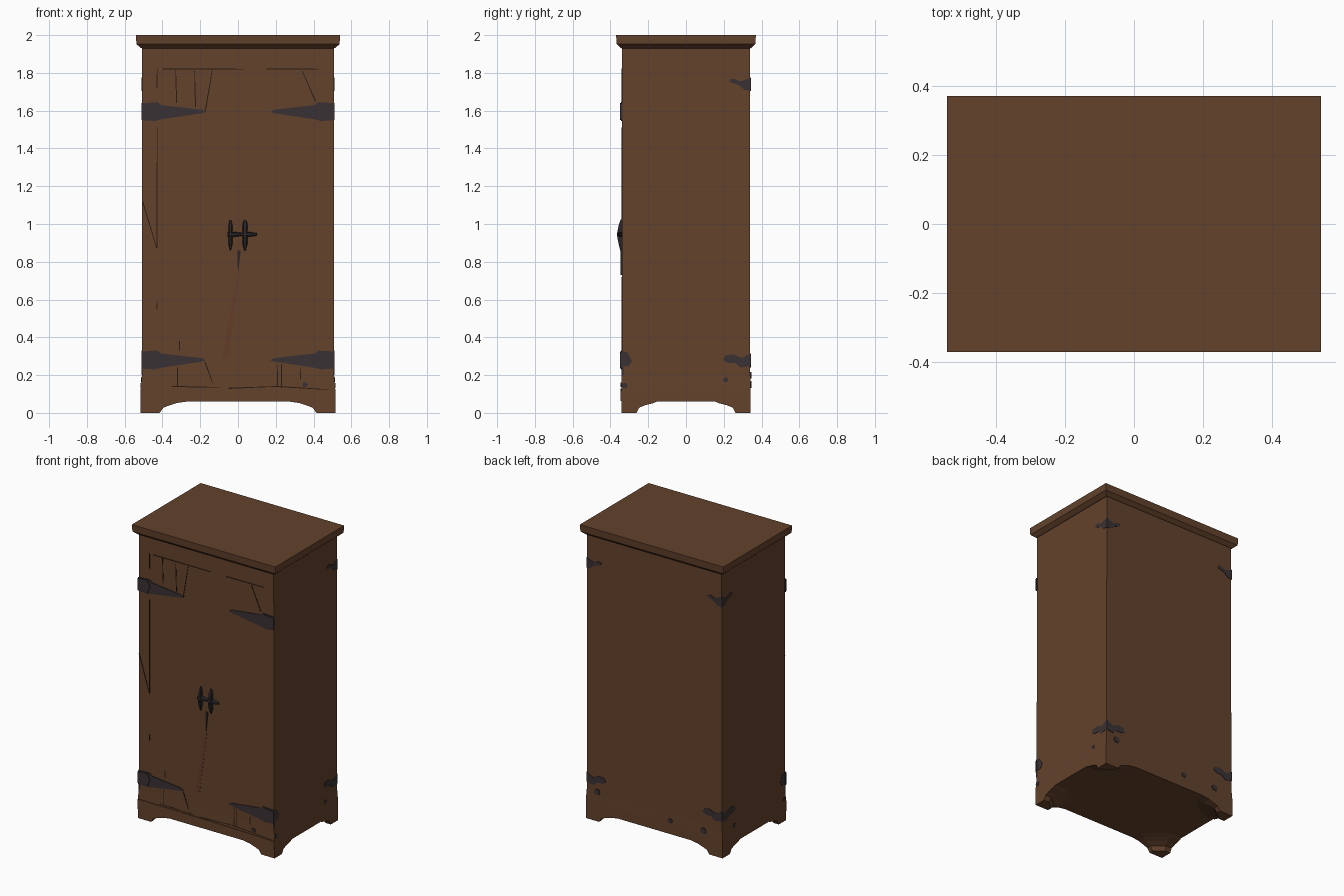
import bpy, bmesh
from mathutils import Vector

cube = bpy.data.objects.get("Cube")
if cube:
    bpy.data.objects.remove(cube, do_unlink=True)


def material(name, rgb):
    m = bpy.data.materials.new(name)
    m.use_nodes = True
    m.diffuse_color = (*rgb, 1)
    m.node_tree.nodes["Principled BSDF"].inputs["Base Color"].default_value = (*rgb, 1)
    return m


WOOD = material("brown wood", (0.125, 0.054, 0.025))
RED_WOOD = material("reddish wood", (0.125, 0.045, 0.022))
GROOVE = material("dark groove", (0.022, 0.011, 0.006))
IRON = material("dark iron", (0.042, 0.031, 0.033))
BLACK_IRON = material("black iron", (0.02, 0.018, 0.02))


def loft(name, rings, mat):
    """Closed solid through rings of equal point count."""
    bm = bmesh.new()
    loops = [[bm.verts.new(p) for p in ring] for ring in rings]
    n = len(loops[0])
    for a, b in zip(loops, loops[1:]):
        for i in range(n):
            bm.faces.new((a[i], a[(i + 1) % n], b[(i + 1) % n], b[i]))
    bm.faces.new(loops[0][::-1])
    bm.faces.new(loops[-1])
    bmesh.ops.recalc_face_normals(bm, faces=bm.faces)
    mesh = bpy.data.meshes.new(name)
    bm.to_mesh(mesh)
    bm.free()
    mesh.materials.append(mat)
    obj = bpy.data.objects.new(name, mesh)
    bpy.context.collection.objects.link(obj)
    return obj


# Each side maps (across, height, distance outward from the middle) to space
SIDES = {
    "front": lambda u, z, d: (u, -d, z),
    "back": lambda u, z, d: (u, d, z),
    "left": lambda u, z, d: (d, u, z),
    "right": lambda u, z, d: (-d, u, z),
}
REACH = {"front": 0.34, "back": 0.34, "left": 0.508, "right": 0.508}


def plate(name, side, pts, mat, thick=0.003, lift=0.0):
    f, d = SIDES[side], REACH[side] + lift
    return loft(name, [[f(u, z, d - 0.004) for u, z in pts],
                       [f(u, z, d + thick) for u, z in pts]], mat)


def groove(name, a, b, w=0.006):
    a, b = Vector(a), Vector(b)
    t = (b - a).normalized()
    n = Vector((-t.y, t.x)) * w / 2
    plate(name, "front", [a - n, b - n * 0.6, b + n * 0.6, a + n], GROOVE, 0.002)


def flip(pts):
    return [(-u, z) for u, z in pts]


def raise_by(pts, dz):
    return [(u, z + dz) for u, z in pts]


# Carcass with flared plinth and overhanging crown
def rect(z, x, y):
    return [(-x, -y, z), (x, -y, z), (x, y, z), (-x, y, z)]


loft("carcass", [rect(0.06, 0.515, 0.342), rect(0.125, 0.515, 0.342), rect(0.2, 0.509, 0.34),
                 rect(1.93, 0.507, 0.34), rect(1.932, 0.514, 0.345),
                 rect(1.952, 0.538, 0.367), rect(2.0, 0.54, 0.37)], WOOD)

# Bracket feet that spread into the plinth
steps = [(0, 0.10, 0.08), (0.028, 0.12, 0.095), (0.042, 0.16, 0.13),
         (0.052, 0.19, 0.17), (0.061, 0.25, 0.19)]
for sx, xn in ((-1, "right"), (1, "left")):
    for sy, yn in ((-1, "front"), (1, "back")):
        rings = []
        for z, a, b in steps:
            plan = [(0, 0), (a, 0), (a, b * 0.35), (a * 0.4, b), (0, b)]
            rings.append([(sx * (0.515 - u), sy * (0.342 - v), z) for u, v in plan])
        loft(f"{yn}_{xn}_foot", rings, WOOD)

# Plinth board across the front
plate("plinth_board", "front", [(-0.515, 0.062), (0.515, 0.062), (0.515, 0.115),
                                (0.1, 0.125), (-0.515, 0.13)], WOOD, 0.006)

# Grooves between door planks and frame
grooves = [
    ((-0.4, 1.82), (0.03, 1.82)), ((0.15, 1.82), (0.43, 1.82)),
    ((-0.428, 1.72), (-0.428, 1.82)), ((-0.428, 0.87), (-0.428, 1.51)),
    ((-0.428, 0.55), (-0.428, 0.59)), ((-0.505, 1.12), (-0.43, 0.87)),
    ((-0.325, 1.64), (-0.33, 1.82)), ((-0.225, 1.62), (-0.23, 1.81)),
    ((-0.175, 1.59), (-0.135, 1.82)), ((0.41, 1.65), (0.34, 1.81)),
    ((-0.175, 0.27), (-0.135, 0.16)), ((-0.32, 0.14), (-0.32, 0.24)),
    ((-0.31, 0.33), (-0.31, 0.38)), ((0.21, 0.14), (0.21, 0.26)),
    ((0.23, 0.14), (0.23, 0.26)), ((0.33, 0.18), (0.33, 0.24)),
    ((-0.35, 0.14), (-0.1, 0.135)), ((-0.05, 0.13), (0.2, 0.14)), ((0.2, 0.14), (0.5, 0.122)),
]
for i, (a, b) in enumerate(grooves):
    groove(f"plank_groove_{i + 1}", a, b)
plate("worn_streak", "front", [(-0.085, 0.28), (-0.05, 0.3), (0.005, 0.72), (-0.005, 0.72)],
      RED_WOOD, 0.001)

# Strap hinges on the doors, with a raised knuckle band
strap = [(-0.51, 1.64), (-0.425, 1.645), (-0.41, 1.63), (-0.19, 1.605), (-0.17, 1.592),
         (-0.2, 1.585), (-0.4, 1.555), (-0.44, 1.545), (-0.51, 1.55)]
band = [(-0.512, 1.635), (-0.44, 1.64), (-0.42, 1.6), (-0.44, 1.55), (-0.512, 1.555)]
for level, dz in (("upper", 0), ("lower", -1.315)):
    for hand, turn in (("right", list), ("left", flip)):
        plate(f"{level}_{hand}_hinge", "front", turn(raise_by(strap, dz)), IRON, 0.005)
        plate(f"{level}_{hand}_hinge_band", "front", turn(raise_by(band, dz)), IRON, 0.009)

# Iron corner straps wrapped round the back corners: (distance from corner, height)
upper_wrap = [(-0.002, 1.775), (0.05, 1.755), (0.09, 1.77), (0.11, 1.765), (0.105, 1.75),
              (0.06, 1.735), (0.03, 1.71), (-0.002, 1.705)]
lower_wrap = [(-0.002, 0.315), (0.045, 0.29), (0.09, 0.31), (0.13, 0.305), (0.145, 0.28),
              (0.12, 0.265), (0.08, 0.265), (0.05, 0.24), (-0.002, 0.25)]
front_wrap = [(-0.002, 0.33), (0.03, 0.32), (0.055, 0.275), (0.035, 0.245), (0.01, 0.25),
              (0.01, 0.2), (-0.002, 0.2)]
for level, shape in (("upper", upper_wrap), ("lower", lower_wrap)):
    for s, hand in ((-1, "right"), (1, "left")):
        plate(f"{level}_{hand}_back_strap", "back", [(s * (0.508 - u), z) for u, z in shape], IRON)
        plate(f"{level}_{hand}_side_strap", hand, [(0.34 - u, z) for u, z in shape], IRON)
for hand in ("left", "right"):
    plate(f"{hand}_front_corner_strap", hand, [(u - 0.34, z) for u, z in front_wrap], IRON)


# Small iron spots near the base
def spot(name, side, u, z, r, lift=0.003):
    ring = [(1, 0), (0.6, 0.8), (-0.6, 0.8), (-1, 0), (-0.6, -0.8), (0.6, -0.8)]
    plate(name, side, [(u + r * a, z + r * b) for a, b in ring], IRON, 0.003, lift)


for hand in ("left", "right"):
    spot(f"{hand}_rear_spot", hand, 0.21, 0.175, 0.014)
    spot(f"{hand}_front_spot", hand, -0.325, 0.145, 0.016, 0.005)
spot("front_spot", "front", 0.355, 0.15, 0.015)
spot("back_spot_middle", "back", -0.12, 0.15, 0.018)
spot("back_spot_corner", "back", -0.37, 0.15, 0.022)
spot("back_spot_left", "back", 0.43, 0.2, 0.022)


# Door latch: two upright pulls, a cross bolt and a hanging pin
def pull(name, x, low, high, w):
    profile = [(low, 0.3, 0.008), (low + 0.04, 1, 0.018), (0.945, 0.8, 0.026),
               (high - 0.03, 1, 0.016), (high, 0.4, 0.006)]
    loft(name, [[(x - w * k, -0.336, z), (x + w * k, -0.336, z),
                 (x + w * k * 0.6, -0.34 - d, z), (x - w * k * 0.6, -0.34 - d, z)]
                for z, k, d in profile], BLACK_IRON)


pull("right_pull", -0.04, 0.86, 1.02, 0.012)
pull("left_pull", 0.037, 0.86, 1.025, 0.015)
bolt = [(-0.055, 0.01), (-0.02, 0.013), (0.02, 0.008), (0.06, 0.013), (0.1, 0.006)]
loft("cross_bolt", [[(x, -0.352 - r, 0.945 - r * 0.6), (x, -0.352 - r, 0.945 + r * 0.6),
                     (x, -0.352 + r, 0.945 + r), (x, -0.352 + r, 0.945 - r)]
                    for x, r in bolt], BLACK_IRON)
plate("hanging_pin", "front", [(0.0, 0.73), (0.014, 0.86), (-0.004, 0.86)], BLACK_IRON, 0.006)
